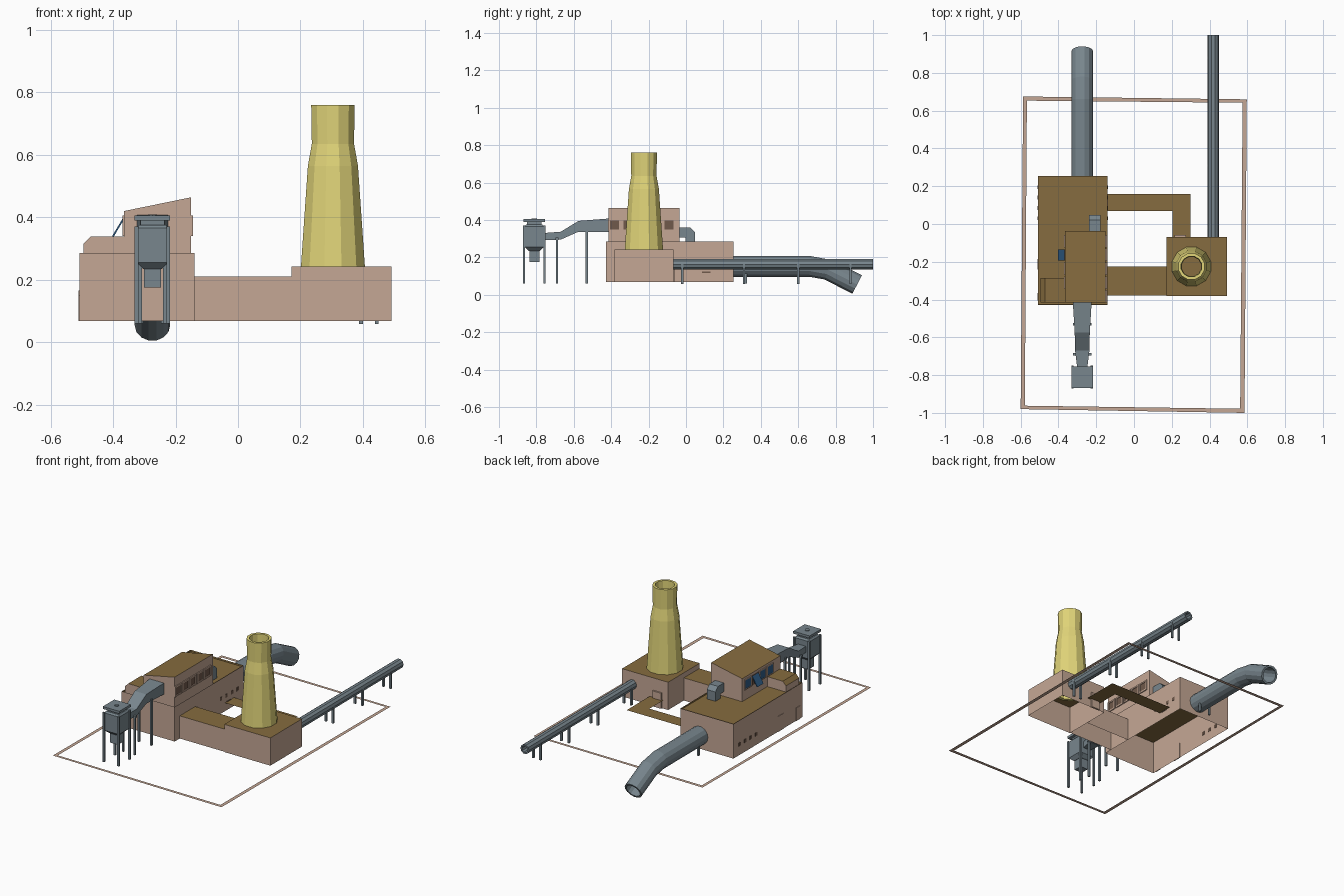
import bpy, bmesh
from math import sin, cos, pi
from mathutils import Vector

if "Cube" in bpy.data.objects:
    bpy.data.objects.remove(bpy.data.objects["Cube"])


def material(name, rgb):
    m = bpy.data.materials.new(name)
    m.diffuse_color = (*rgb, 1)
    m.use_nodes = True
    m.node_tree.nodes["Principled BSDF"].inputs["Base Color"].default_value = m.diffuse_color
    return m


WALL = material("wall", (0.56, 0.39, 0.30))
ROOF = material("roof", (0.24, 0.15, 0.05))
YELLOW = material("stack_yellow", (0.75, 0.66, 0.19))
STEEL = material("steel", (0.19, 0.24, 0.27))
GLASS = material("glass", (0.03, 0.11, 0.24))
DARK = material("opening", (0.16, 0.10, 0.07))


def finish(name, bm, *mats):
    me = bpy.data.meshes.new(name)
    bm.to_mesh(me)
    bm.free()
    for m in mats:
        me.materials.append(m)
    ob = bpy.data.objects.new(name, me)
    bpy.context.collection.objects.link(ob)
    return ob


def loft(name, rings, mat, cap=True, closed=False, roof=None):
    """Skin a list of equal-length point rings."""
    bm = bmesh.new()
    vs = [[bm.verts.new(p) for p in r] for r in rings]
    n = len(vs[0])
    pairs = list(zip(vs, vs[1:])) + ([(vs[-1], vs[0])] if closed else [])
    for a, b in pairs:
        for i in range(n):
            j = (i + 1) % n
            bm.faces.new((a[i], a[j], b[j], b[i]))
    if cap and not closed:
        bm.faces.new(vs[0][::-1])
        bm.faces.new(vs[-1])
    bmesh.ops.recalc_face_normals(bm, faces=bm.faces[:])
    if roof:
        for f in bm.faces:
            f.material_index = 1 if f.normal.z > 0.5 else 0
    return finish(name, bm, mat, roof or mat)


def rect(x0, x1, y0, y1, z):
    return [(x0, y0, z), (x1, y0, z), (x1, y1, z), (x0, y1, z)]


def box(name, x0, x1, y0, y1, z0, z1, mat=STEEL):
    return loft(name, [rect(x0, x1, y0, y1, z0), rect(x0, x1, y0, y1, z1)], mat)


def hall(name, x0, x1, y0, y1, z1, rim=0.0, z0=0.068):
    """Hollow building: walls, roof, open floor, optional sunken roof rim."""
    bm = bmesh.new()
    a, b = ([bm.verts.new(p) for p in rect(x0, x1, y0, y1, z)] for z in (z0, z1))
    for i in range(4):
        bm.faces.new((a[i], a[(i + 1) % 4], b[(i + 1) % 4], b[i]))
    top = bm.faces.new(b)
    top.material_index = 1
    if rim:
        bmesh.ops.inset_region(bm, faces=[top], thickness=rim, use_even_offset=True)
        for f in bmesh.ops.inset_region(bm, faces=[top], thickness=0.001, depth=-rim * 0.7)["faces"]:
            f.material_index = 1
    return finish(name, bm, WALL, ROOF)


def pipe(name, path, r, sides=12, wall=0.012):
    """Hollow pipe in the plane x = const, with mitred bends."""
    path = [Vector(p) for p in path]
    out, inn = [], []
    for i, p in enumerate(path):
        t = (path[min(i + 1, len(path) - 1)] - path[max(i - 1, 0)]).normalized()
        side = Vector((1, 0, 0))
        up = side.cross(t)
        ring = lambda q: [p + (side * cos(a) + up * sin(a)) * q
                          for a in (2 * pi * k / sides for k in range(sides))]
        out.append(ring(r))
        inn.append(ring(r - wall))
    return loft(name, out + inn[::-1], STEEL, closed=True)


# Site border: flat strip around the plot
bm = bmesh.new()
outer = [(-.60, -.98), (.585, -1.0), (.597, .66), (-.587, .675)]
inner = [(-.578, -.962), (.562, -.978), (.575, .642), (-.567, .653)]
o, n = ([bm.verts.new((x, y, .068)) for x, y in c] for c in (outer, inner))
for i in range(4):
    j = (i + 1) % 4
    bm.faces.new((o[i], o[j], n[j], n[i]))
finish("site_border", bm, WALL)

# Buildings
hall("main_hall", -.508, -.14, -.428, .255, .285, rim=.014)
hall("stack_house", .172, .492, -.382, -.068, .242)
hall("front_corridor", -.14, .172, -.378, -.224, .21)

# Raised rear walkway, L-shaped sheet
bm = bmesh.new()
L = [(-.14, .07), (.205, .07), (.205, -.068), (.30, -.068), (.30, .16), (-.14, .16)]
bm.faces.new([bm.verts.new((x, y, .12)) for x, y in L])
finish("rear_walkway", bm, ROOF)


# Upper storeys: profiles in xz extruded along y
def prism(name, prof, y0, y1):
    return loft(name, [[(x, y, z) for x, z in prof] for y in (y0, y1)], WALL, roof=ROOF)


prism("upper_storey", [(-.365, .276), (-.15, .276), (-.15, .464), (-.365, .42)], -.415, -.036)
prism("side_annex", [(-.495, .276), (-.365, .276), (-.365, .338), (-.472, .338), (-.495, .315)],
      -.415, -.285)


# Windows of the upper storey, right (framed) and left (one tilted open)
def frame(name, x0, x1, yc, zc, h, t, mat):
    rings = []
    for x, q in ((x0, h), (x1, h), (x1, h - t), (x0, h - t)):
        rings.append([(x, yc - q, zc - q), (x, yc + q, zc - q), (x, yc + q, zc + q), (x, yc - q, zc + q)])
    return loft(name, rings, mat, closed=True)


for i in range(5):
    y = -.383 + i * .073
    frame("right_window_frame", -.152, -.144, y, .373, .033, .009, WALL)
    box("right_window_pane", -.152, -.148, y - .024, y + .024, .349, .397, DARK)
    if i == 3:
        box("left_window_opening", -.368, -.364, y - .03, y + .03, .342, .402, DARK)
        sec = lambda yy: [(-.366, yy, .402), (-.361, yy, .40), (-.398, yy, .338), (-.403, yy, .34)]
        loft("open_window_pane", [sec(y - .03), sec(y + .03)], GLASS)
    elif i > 0:
        frame("left_window_frame", -.370, -.363, y, .373, .033, .006, WALL)
        box("left_window_pane", -.368, -.364, y - .027, y + .027, .346, .400, GLASS)

# Small windows and doors of the lower buildings
for i in range(4):
    y = .03 + i * .055
    box("small_window_right", -.142, -.138, y - .01, y + .01, .15, .172, DARK)
    box("small_window_left", -.510, -.506, y - .01, y + .01, .125, .147, DARK)
box("wall_slot", -.142, -.137, .085, .13, .116, .124, DARK)
box("left_door", -.511, -.506, -.24, -.185, .068, .165, WALL)
box("left_side_door", -.511, -.506, -.405, -.365, .068, .15, WALL)
box("stack_house_door", .215, .275, -.070, -.058, .068, .165, WALL)

# Chimney: faceted, hollow
prof = [(.100, .225), (.106, .242), (.083, .565), (.070, .635), (.072, .76),
        (.056, .76), (.052, .63), (.062, .56), (.080, .225)]
loft("chimney", [[(.304 + r * cos(2 * pi * (k + .5) / 12), -.225 + r * sin(2 * pi * (k + .5) / 12), z)
                  for k in range(12)] for r, z in prof], YELLOW, closed=True)

# Long supply pipe with paired supports
pipe("supply_pipe", [(.42, -.08, .163), (.42, 1.0, .163)], .030, 10, .009)
for y in (-.02, .31, .60, .88):
    for x in (.394, .444):
        box("supply_pipe_post", x - .006, x + .006, y - .006, y + .006, .058, .165)

# Large discharge pipe bending down behind the hall
pipe("discharge_pipe", [(-.274, .24, .152), (-.274, .66, .152), (-.274, .76, .134),
                        (-.274, .915, .055)], .057, 14)
for x in (-.31, -.24):
    box("discharge_pipe_post", x - .006, x + .006, .314, .326, .06, .13)

# Roof vent: elbow duct into the back of the upper storey
vent = [[(x, y, z) for x, y, z in ((-.238, a, b), (-.178, a, b), (-.178, c, d), (-.238, c, d))]
        for a, b, c, d in ((-.04, .36, -.04, .305), (.022, .36, -.005, .305),
                           (.048, .335, -.002, .302), (.048, .276, -.002, .276))]
loft("roof_vent", vent, STEEL)

# Front exhaust duct: rectangular sections stepping down
CX = -.274
duct = [(-.41, .337, .408, .050), (-.575, .337, .395, .040), (-.67, .295, .337, .038),
        (-.765, .292, .330, .026)]
loft("exhaust_duct", [[(CX - w, y, a), (CX + w, y, a), (CX + w, y, b), (CX - w, y, b)]
                      for y, a, b, w in duct], STEEL)

# Filter hopper at the duct end: body, funnel, nozzle and caps
HY = -.811


def square(h, z):
    return rect(CX - h, CX + h, HY - h, HY + h, z)


loft("filter_body", [square(.030, .235), square(.052, .256), square(.052, .365), square(.044, .375)], STEEL)
loft("filter_nozzle", [square(.027, .175), square(.027, .24)], STEEL)
loft("filter_neck", [square(.038, .37), square(.038, .392)], STEEL)
loft("filter_cap", [square(.057, .390), square(.057, .405)], STEEL)
loft("filter_cap_knob", [[(CX + .014 * cos(k * pi / 4), HY + .014 * sin(k * pi / 4), z)
                          for k in range(8)] for z in (.40, .409)], STEEL)

# Legs mirrored across the duct axis
for s in (-1, 1):
    for y, dx, top in ((HY - .055, .051, .37), (HY + .055, .051, .37), (-.69, .040, .30), (-.53, .044, .345)):
        x = CX + s * dx
        box("exhaust_leg", x - .006, x + .006, y - .006, y + .006, .06, top)
for y in (-.69, -.53):
    z = .293 if y < -.6 else .34
    box("duct_crossbar", CX - .05, CX + .05, y - .007, y + .007, z, z + .012)
